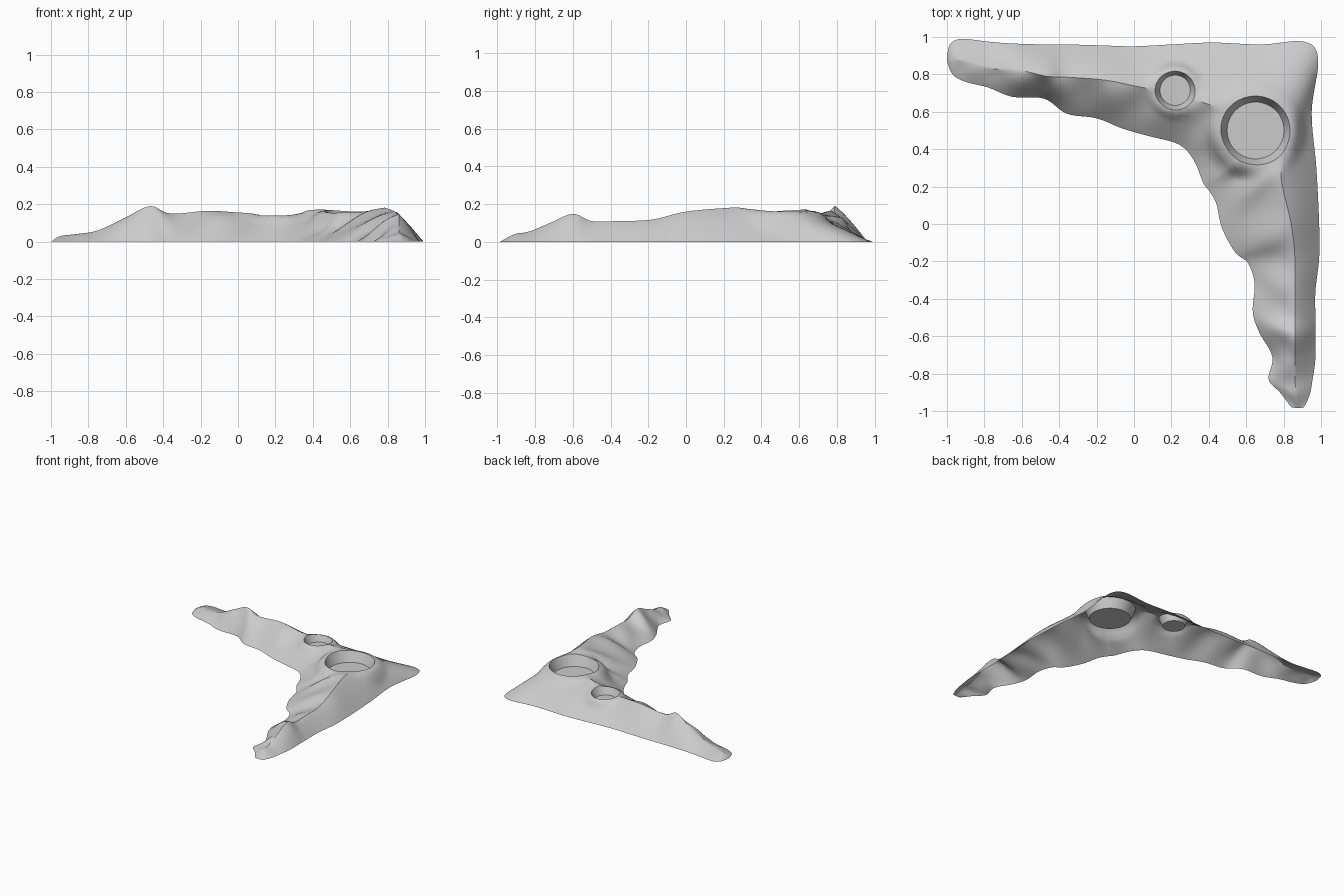
import bpy
import bmesh
import math
from mathutils import Vector

default = bpy.data.objects.get("Cube")
if default:
    bpy.data.objects.remove(default, do_unlink=True)

stone = bpy.data.materials.new("grey_stone")
stone.use_nodes = True
stone.diffuse_color = (0.6, 0.6, 0.6, 1)
stone.node_tree.nodes["Principled BSDF"].inputs["Base Color"].default_value = (0.6, 0.6, 0.6, 1)

# Matching points along the L: outer foot, crest and inner foot
outer_foot = [(-1, .9), (-.98, .965), (-.92, .99), (-.78, .975), (-.65, .965), (-.48, .96),
              (-.36, .96), (-.18, .955), (0, .95), (.2, .96), (.42, .97), (.68, .96),
              (.91, .975), (.985, .88), (.95, .6), (.975, .3), (.99, 0), (.99, -.18),
              (.97, -.36), (.97, -.5), (.97, -.6), (.97, -.72), (.955, -.83), (.94, -.91), (.91, -.98)]
crest = [(-1, .885, 0), (-.95, .88, .03), (-.87, .86, .04), (-.75, .83, .06), (-.6, .82, .13),
         (-.47, .79, .19), (-.36, .785, .15), (-.16, .77, .165), (.02, .735, .155), (.2, .7, .15),
         (.4, .64, .17), (.55, .58, .18), (.68, .52, .185), (.74, .45, .185), (.78, .35, .185),
         (.79, .22, .18), (.84, 0, .16), (.86, -.18, .118), (.86, -.36, .11), (.86, -.5, .11),
         (.86, -.6, .148), (.86, -.72, .1), (.86, -.83, .055), (.87, -.91, .04), (.88, -.985, 0)]
inner_foot = [(-1, .87), (-.97, .8), (-.9, .76), (-.78, .73), (-.65, .68), (-.48, .67),
              (-.36, .59), (-.2, .565), (-.06, .51), (.08, .47), (.24, .425), (.32, .34),
              (.37, .22), (.4, .18), (.44, .11), (.47, -.02), (.54, -.15), (.61, -.21),
              (.645, -.32), (.635, -.47), (.67, -.58), (.74, -.71), (.72, -.83), (.78, -.9), (.84, -.98)]

# Craters: centre x, y, rim radius, floor radius, rim height, floor height
craters = [(.65, .5, .187, .152, .168, .085), (.22, .715, .107, .081, .143, .085)]
STEPS, SIDE = 6, 14


def smooth_path(points):
    """Catmull-Rom curve through the points."""
    pts = [Vector(p).to_3d() for p in points]
    path = []
    for i in range(len(pts) - 1):
        a, b, c, d = (pts[min(max(i + k, 0), len(pts) - 1)] for k in (-1, 0, 1, 2))
        for s in range(STEPS):
            t = s / STEPS
            path.append(0.5 * (2 * b + (c - a) * t + (2 * a - 5 * b + 4 * c - d) * t ** 2
                               + (3 * b - a - 3 * c + d) * t ** 3))
    return path + [pts[-1]]


def slope(t, roundness):
    """Height share from the foot (0) to the crest (1)."""
    return t * (1 - roundness) + roundness * math.sin(t * math.pi / 2)


def level_rim(p):
    """Ease the ground to the rim height around each crater."""
    for x, y, rim, floor, top, base in craters:
        away = math.hypot(p.x - x, p.y - y) / rim
        blend = min(max((1.5 - away) / 0.5, 0), 1)
        blend = 0.8 * blend * blend * (3 - 2 * blend)
        p.z += (top - p.z) * blend


# Hill surface: strips from outer foot over the crest to the inner foot
bm = bmesh.new()
rows = []
for n, (out, top, inn) in enumerate(zip(*map(smooth_path, (outer_foot, crest, inner_foot)))):
    row = []
    for j in range(2 * SIDE + 1):
        t = j / SIDE if j <= SIDE else 2 - j / SIDE
        foot = out if j <= SIDE else inn
        p = foot.lerp(top, t)
        p.z = max(top.z, 0) * slope(t, 0.3 if j <= SIDE else 0.45)
        if j > SIDE:
            p.z *= 1 + 0.12 * math.sin(n * 0.6) * math.sin(t * math.pi)
        if 0 < t and top.z > 0.001:
            level_rim(p)
        row.append(bm.verts.new(p))
    rows.append(row)
for a, b in zip(rows, rows[1:]):
    for j in range(2 * SIDE):
        bm.faces.new((a[j], a[j + 1], b[j + 1], b[j]))
# Temporary underside, so that the craters can be cut
bmesh.ops.holes_fill(bm, edges=[e for e in bm.edges if e.is_boundary], sides=0)
bmesh.ops.triangulate(bm, faces=bm.faces[:])
bmesh.ops.recalc_face_normals(bm, faces=bm.faces[:])
mesh = bpy.data.meshes.new("hill")
bm.to_mesh(mesh)
bm.free()
mesh.materials.append(stone)
hill = bpy.data.objects.new("hill", mesh)
bpy.context.collection.objects.link(hill)
bpy.context.view_layer.objects.active = hill

# Tapered crater cuts
for x, y, rim, floor, top, base in craters:
    height = (top - base) * 2
    bpy.ops.mesh.primitive_cone_add(vertices=64, radius1=floor, radius2=2 * rim - floor,
                                    depth=height, location=(x, y, base + height / 2))
    cutter = bpy.context.object
    cutter.name = "crater_cutter"
    cutter.hide_render = True
    cutter.data.materials.append(stone)
    bpy.context.view_layer.objects.active = hill
    cut = hill.modifiers.new("crater", 'BOOLEAN')
    cut.operation = 'DIFFERENCE'
    cut.solver = 'EXACT'
    cut.object = cutter
    bpy.ops.object.modifier_apply(modifier=cut.name)
    bpy.data.objects.remove(cutter, do_unlink=True)

# Open the underside, leaving a shell
bm = bmesh.new()
bm.from_mesh(hill.data)
under = [f for f in bm.faces if all(v.co.z < 0.0005 for v in f.verts)]
bmesh.ops.delete(bm, geom=under, context='FACES')
bm.to_mesh(hill.data)
bm.free()

bpy.ops.object.select_all(action='DESELECT')
hill.select_set(True)
bpy.context.view_layer.objects.active = hill
bpy.ops.object.shade_smooth_by_angle(angle=math.radians(35))
